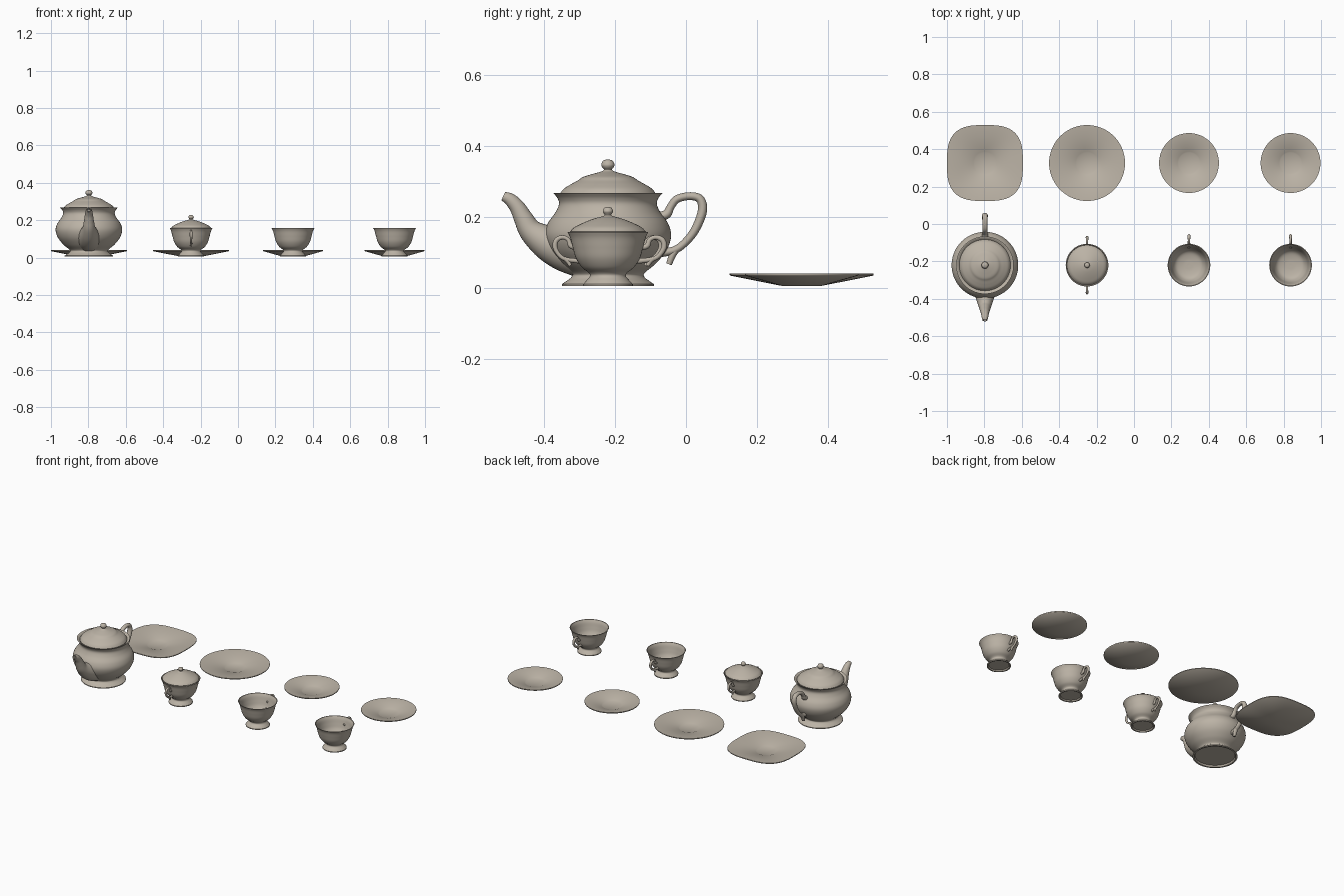
import bpy, bmesh, math
from mathutils import Vector

china = bpy.data.materials.new("warm grey china")
china.diffuse_color = (0.50, 0.45, 0.38, 1)
ROW = -0.22      # y of the pots and cups
PLATE_ROW = 0.326


def smooth(pts, n=6):
    """Catmull-Rom curve through points of any dimension."""
    if len(pts) < 3:
        return [Vector(p) for p in pts]
    p = [Vector(q) for q in pts]
    p = [2 * p[0] - p[1]] + p + [2 * p[-1] - p[-2]]
    out = []
    for i in range(1, len(p) - 2):
        a, b, c, d = p[i - 1:i + 3]
        for k in range(n):
            t = k / n
            out.append(0.5 * (2 * b + (c - a) * t + (2 * a - 5 * b + 4 * c - d) * t * t
                              + (3 * b - a - 3 * c + d) * t ** 3))
    return out + [p[-2]]


def finish(name, bm, loc):
    bmesh.ops.remove_doubles(bm, verts=bm.verts, dist=1e-5)
    bmesh.ops.recalc_face_normals(bm, faces=bm.faces)
    me = bpy.data.meshes.new(name)
    bm.to_mesh(me)
    bm.free()
    me.materials.append(china)
    ob = bpy.data.objects.new(name, me)
    bpy.context.collection.objects.link(ob)
    ob.location = loc
    bpy.ops.object.select_all(action='DESELECT')
    ob.select_set(True)
    bpy.context.view_layer.objects.active = ob
    bpy.ops.object.shade_smooth_by_angle(angle=math.radians(40))
    return ob


def skin(bm, rings):
    for a, b in zip(rings, rings[1:]):
        for i in range(len(a)):
            j = (i + 1) % len(a)
            bm.faces.new((a[i], a[j], b[j], b[i]))


def lathe(name, segments, loc, power=2, sides=72):
    """Turn smooth profile segments (r, z); power > 2 makes it squarish."""
    bm = bmesh.new()
    rings = []
    for r, z in [q for s in segments for q in smooth(s)]:
        ring = []
        for i in range(sides):
            a = 2 * math.pi * i / sides
            c, s = math.cos(a), math.sin(a)
            # squareness fades in from the round centre to the rim
            p = 2 + (power - 2) * min(1, max(0, (r - 0.05) / 0.1))
            k = max(r, 0) / (abs(c) ** p + abs(s) ** p) ** (1 / p)
            ring.append(bm.verts.new((k * c, k * s, z)))
        rings.append(ring)
    skin(bm, rings)
    return finish(name, bm, loc)


def tube(name, path, loc, mirror=1, hollow=False, sides=16, flat=1.0):
    """Sweep circles along (y, z, radius) points in the yz plane."""
    bm = bmesh.new()
    pts = smooth(path)
    rings = []

    def ring(c, t, r):
        n = Vector((0, -t.z, t.y))
        rings.append([bm.verts.new(
            Vector((math.cos(a) * r * flat, mirror * (c[0] + n.y * math.sin(a) * r),
                    c[1] + n.z * math.sin(a) * r)))
            for a in (2 * math.pi * i / sides for i in range(sides))])
    for i, p in enumerate(pts):
        d = pts[min(i + 1, len(pts) - 1)] - pts[max(i - 1, 0)]
        t = Vector((0, d[0], d[1])).normalized()
        ring(p, t, p[2])
    if hollow:   # opening in the end
        ring(p, t, p[2] * 0.7)
        ring((p[0] - t.y * 0.02, p[1] - t.z * 0.02), t, p[2] * 0.6)
    skin(bm, rings)
    bm.faces.new(rings[0])
    bm.faces.new(rings[-1])
    return finish(name, bm, loc)


# Teapot
pot = (-0.797, ROW, 0)
lathe("teapot_body", [
    [(0, 0.015), (0.115, 0.015)],
    [(0.12, 0.005), (0.13, 0.005)],
    [(0.13, 0.010), (0.118, 0.018), (0.103, 0.03), (0.104, 0.042), (0.135, 0.068), (0.165, 0.105),
     (0.178, 0.145), (0.170, 0.18), (0.148, 0.212), (0.138, 0.235), (0.142, 0.252), (0.154, 0.267)],
    [(0.150, 0.267), (0.137, 0.257), (0.130, 0.24)], [(0, 0.24)]], pot)
lathe("teapot_lid", [
    [(0, 0.25), (0.134, 0.25)],
    [(0.137, 0.262), (0.125, 0.278), (0.105, 0.291), (0.085, 0.302), (0.07, 0.312), (0.045, 0.320),
     (0.020, 0.327), (0.011, 0.333), (0.016, 0.339), (0.0185, 0.347), (0.013, 0.358), (0, 0.362)]], pot)
tube("teapot_spout", [
    (-0.08, 0.10, 0.07), (-0.13, 0.112, 0.062), (-0.175, 0.13, 0.049), (-0.217, 0.16, 0.034),
    (-0.238, 0.195, 0.027), (-0.255, 0.226, 0.022), (-0.275, 0.248, 0.018),
    (-0.295, 0.258, 0.013)], pot, hollow=True, sides=24)
tube("teapot_handle", [
    (0.14, 0.20, 0.012), (0.165, 0.207, 0.013), (0.177, 0.228, 0.011), (0.195, 0.25, 0.011),
    (0.232, 0.258, 0.011), (0.260, 0.249, 0.012), (0.266, 0.215, 0.013), (0.245, 0.162, 0.012),
    (0.214, 0.124, 0.011), (0.185, 0.105, 0.011), (0.15, 0.098, 0.012)], pot, flat=1.2)
tube("teapot_handle_curl", [
    (0.195, 0.112, 0.010), (0.182, 0.092, 0.010), (0.172, 0.066, 0.008)], pot, flat=1.2)

# Foot and bowl outline shared by the sugar bowl and cups
foot = [[(0, 0.012), (0.058, 0.012)], [(0.062, 0.005), (0.07, 0.005)]]
outer = [(0.07, 0.010), (0.061, 0.020), (0.051, 0.032), (0.054, 0.042), (0.074, 0.058),
         (0.09, 0.083), (0.099, 0.113), (0.106, 0.140), (0.114, 0.157)]
inner = [(0.110, 0.157), (0.102, 0.140), (0.095, 0.113), (0.086, 0.085), (0.068, 0.062),
         (0.035, 0.052), (0, 0.050)]
ear = [(0.088, 0.112, 0.006), (0.105, 0.118, 0.007), (0.112, 0.135, 0.006), (0.128, 0.142, 0.006),
       (0.145, 0.134, 0.007), (0.149, 0.114, 0.007), (0.137, 0.092, 0.006), (0.118, 0.080, 0.006),
       (0.08, 0.075, 0.007)]
curl = [(0.124, 0.084, 0.006), (0.113, 0.074, 0.006), (0.106, 0.062, 0.005)]

# Sugar bowl with two handles and a lid
sugar = (-0.251, ROW, 0)
lathe("sugar_bowl", foot + [outer, inner], sugar)
lathe("sugar_bowl_lid", [
    [(0, 0.150), (0.103, 0.150)],
    [(0.107, 0.158), (0.095, 0.170), (0.076, 0.180), (0.055, 0.189), (0.035, 0.196), (0.016, 0.201),
     (0.009, 0.205), (0.012, 0.210), (0.0145, 0.216), (0.010, 0.225), (0, 0.228)]], sugar)
for side, m in (("back", 1), ("front", -1)):
    tube("sugar_handle_" + side, ear, sugar, mirror=m)
    tube("sugar_handle_curl_" + side, curl, sugar, mirror=m)

# Two teacups, handle at the back
for n, x in enumerate((0.294, 0.837), 1):
    lathe(f"teacup_{n}", foot + [outer, inner], (x, ROW, 0))
    tube(f"teacup_handle_{n}", [(y * 1.08 - 0.003, z, r * 1.1) for y, z, r in ear], (x, ROW, 0))
    tube(f"teacup_handle_curl_{n}", [(y * 1.08 - 0.003, z, r * 1.1) for y, z, r in curl], (x, ROW, 0))

# Plates and saucers: shallow cones with a small sunk centre
for name, x, R, power in (("square_plate", -0.797, 0.203, 3), ("round_plate", -0.251, 0.203, 2),
                          ("saucer_1", 0.294, 0.16, 2), ("saucer_2", 0.837, 0.16, 2)):
    lathe(name, [
        [(0, 0.005), (0.055, 0.005)], [(R * 0.99, 0.034), (R, 0.036)], [(R, 0.040), (R * 0.985, 0.040)],
        [(R * 0.7, 0.029), (0.062, 0.015)], [(0.055, 0.011), (0, 0.011)]],
        (x, PLATE_ROW, 0), power)
